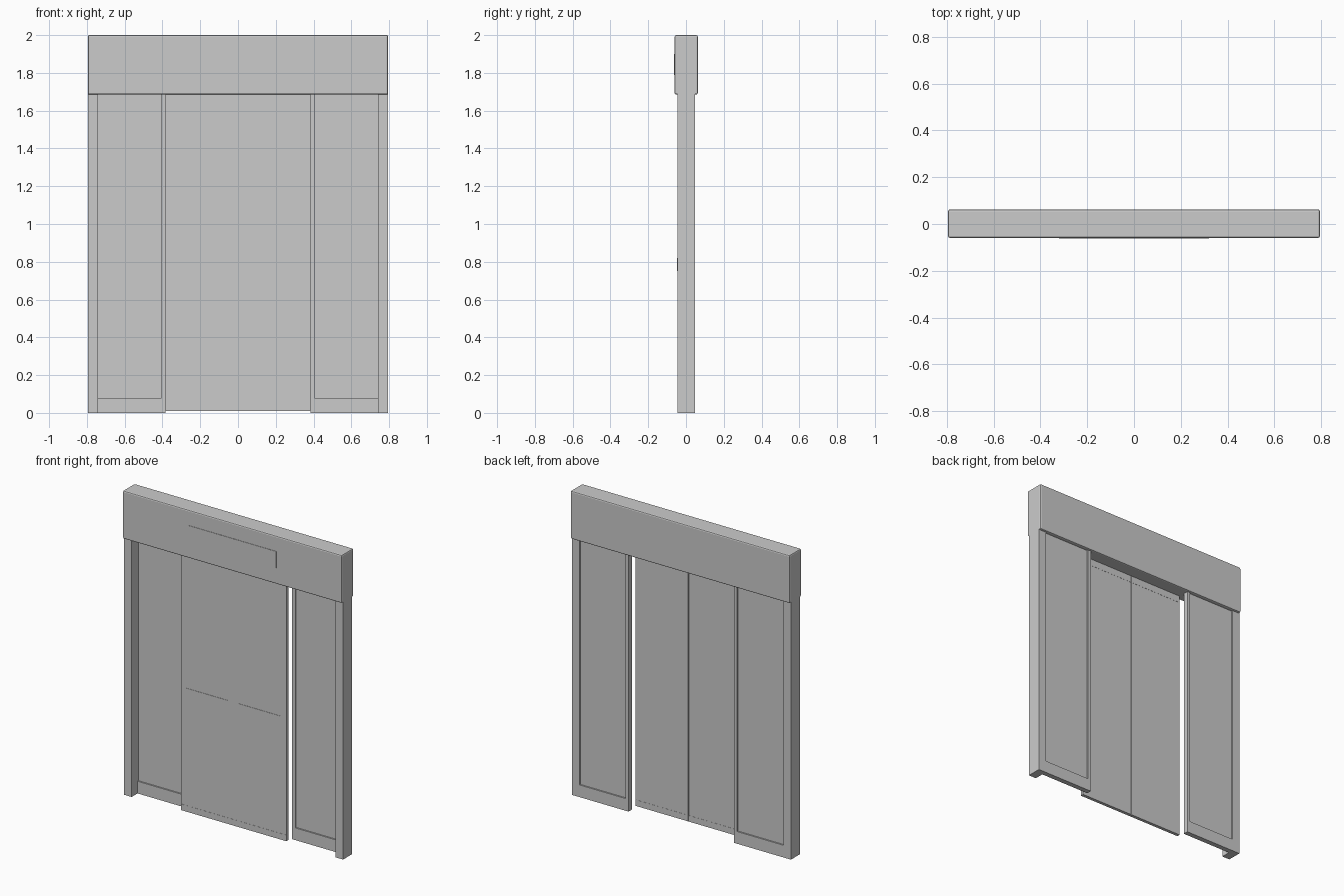
import bpy

cube = bpy.data.objects.get("Cube")
if cube:
    bpy.data.objects.remove(cube, do_unlink=True)

# One flat grey for the whole entrance
grey = bpy.data.materials.new("light_grey")
grey.use_nodes = True
grey.diffuse_color = (0.6, 0.6, 0.6, 1)
grey.node_tree.nodes["Principled BSDF"].inputs["Base Color"].default_value = (0.6, 0.6, 0.6, 1)


def box(name, x, y, z, bevel=0):
    """Box from (min, max) pairs, with optional bevelled edges."""
    spans = (x, y, z)
    bpy.ops.mesh.primitive_cube_add(size=1, location=[(a + b) / 2 for a, b in spans])
    ob = bpy.context.object
    ob.name = name
    ob.scale = [b - a for a, b in spans]
    bpy.ops.object.transform_apply(location=False, rotation=False, scale=True)
    ob.data.materials.append(grey)
    if bevel:
        mod = ob.modifiers.new("edge_bevel", "BEVEL")
        mod.width = bevel
        mod.segments = 2
    return ob


HALF = 0.795      # half of the total width
JAMB = 0.74       # inner face of the jambs
STILE = 0.383     # edge of the door opening
HEAD = 1.685      # underside of the header
FRONT, BACK = -0.046, 0.048
DOOR = (FRONT + 0.001, -0.026)

# Header box with a thin sign plate
box("header", (-HALF, HALF), (-0.06, 0.0625), (HEAD, 2.0), bevel=0.008)
box("header_sign_plate", (-0.32, 0.32), (-0.0625, -0.059), (1.79, 1.9))

for side, s in (("left", 1), ("right", -1)):
    def span(a, b):
        return tuple(sorted((a * s, b * s)))

    # Fixed side: jamb, frame and recessed pane
    box(side + "_jamb", span(JAMB, HALF), (FRONT, BACK), (0, HEAD + 0.01))
    box(side + "_side_stile", span(STILE, 0.405), (0.015, BACK), (0, HEAD + 0.01))
    box(side + "_side_bottom_rail", span(0.405, JAMB), (0.015, BACK), (0, 0.08))
    box(side + "_side_pane", span(0.405, JAMB), (0.024, 0.039), (0.08, HEAD + 0.01))

    # Sliding leaf in front of the side panels
    box(side + "_door_pane", span(0.002, STILE), DOOR, (0.05, 1.64))
    for part, z in (("bottom", (0.01, 0.05)), ("top", (1.64, HEAD + 0.01))):
        box(side + "_door_" + part + "_rail", span(0.002, STILE),
            (DOOR[0] - 0.001, DOOR[1] + 0.001), z)
    box(side + "_door_sticker", span(0.04, 0.345), (DOOR[0] - 0.002, DOOR[0] + 0.002), (0.75, 0.82))

# Seal closing the joint between the leaves
box("door_seal", (-0.003, 0.003), (DOOR[0], DOOR[1] - 0.006), (0.01, HEAD + 0.01))
